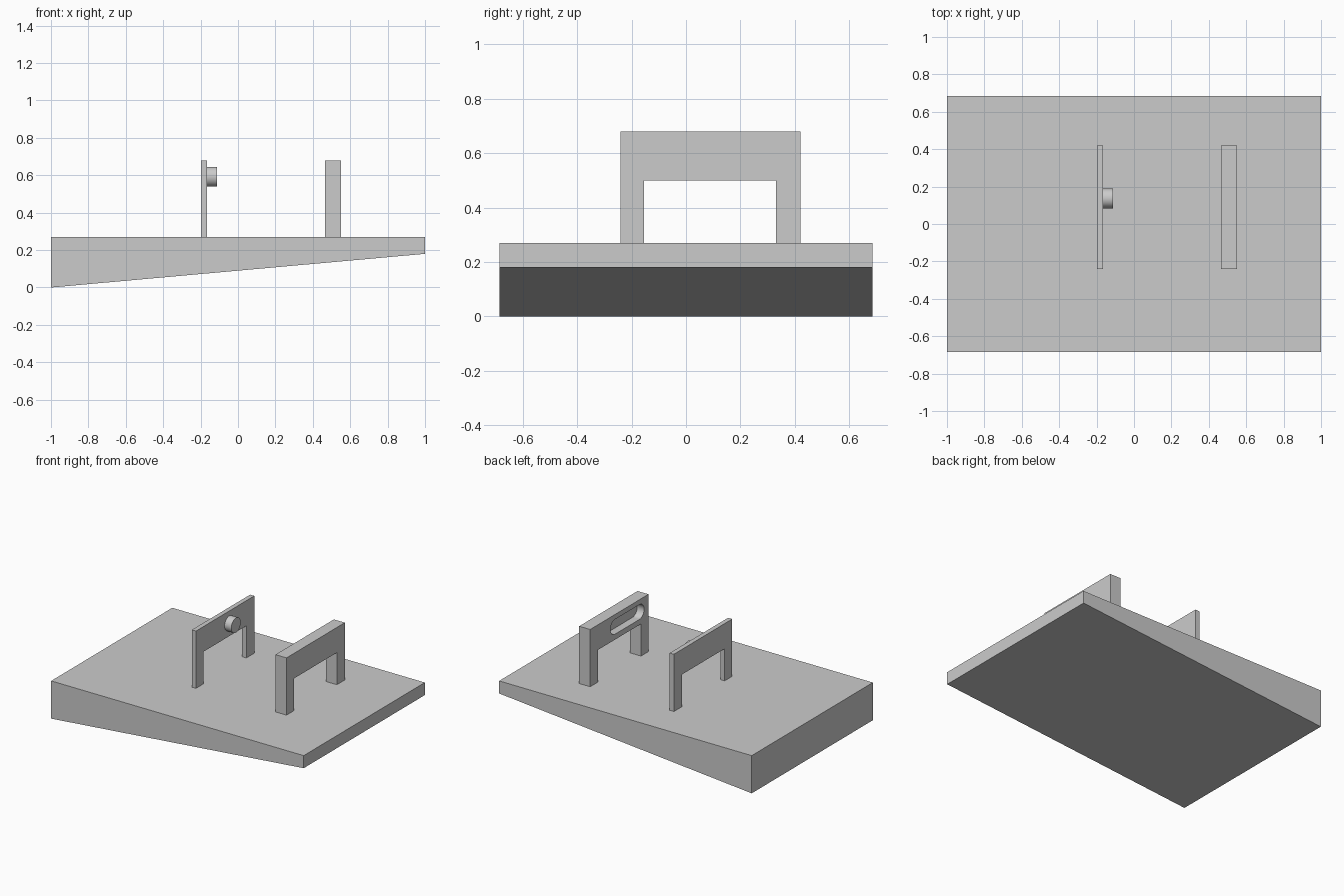
import bpy
import bmesh
import math
from mathutils import Matrix, Vector

if "Cube" in bpy.data.objects:
    bpy.data.objects.remove(bpy.data.objects["Cube"], do_unlink=True)

# One plain grey for everything
GREY = (0.6, 0.6, 0.6, 1)
grey = bpy.data.materials.new("plain grey")
grey.use_nodes = True
grey.diffuse_color = GREY
grey.node_tree.nodes["Principled BSDF"].inputs["Base Color"].default_value = GREY


def extrude_profile(name, points, offset):
    """Make a solid from a flat outline pushed along an offset."""
    bm = bmesh.new()
    face = bm.faces.new([bm.verts.new(p) for p in points])
    pushed = bmesh.ops.extrude_face_region(bm, geom=[face])["geom"]
    verts = [v for v in pushed if isinstance(v, bmesh.types.BMVert)]
    bmesh.ops.translate(bm, verts=verts, vec=Vector(offset))
    bmesh.ops.recalc_face_normals(bm, faces=bm.faces)
    mesh = bpy.data.meshes.new(name)
    bm.to_mesh(mesh)
    bm.free()
    mesh.materials.append(grey)
    obj = bpy.data.objects.new(name, mesh)
    bpy.context.collection.objects.link(obj)
    return obj


def smooth(obj):
    bpy.ops.object.select_all(action="DESELECT")
    obj.select_set(True)
    bpy.context.view_layer.objects.active = obj
    bpy.ops.object.shade_smooth_by_angle(angle=math.radians(30))


# Wedge base
TOP = 0.27
HALF = 0.685
wedge = [(-1, 0), (1, 0.18), (1, TOP), (-1, TOP)]
extrude_profile("wedge_base", [(x, -HALF, z) for x, z in wedge], (0, 2 * HALF, 0))

# Two arched brackets sharing one outline
arch = [(-0.24, TOP), (-0.155, TOP), (-0.155, 0.5), (0.33, 0.5),
        (0.33, TOP), (0.42, TOP), (0.42, 0.68), (-0.24, 0.68)]


def make_arch(name, x, thickness):
    return extrude_profile(name, [(x, y, z) for y, z in arch], (thickness, 0, 0))


make_arch("thin_bracket", -0.198, 0.033)
thick = make_arch("thick_bracket", 0.465, 0.087)

# Round peg on the thin bracket
R, PEG_Y, PEG_Z = 0.053, 0.137, 0.592
STEPS = 24


def arc(y, start, sweep, count):
    angles = [start + sweep * i / count for i in range(count + 1)]
    return [(y + R * math.cos(a), PEG_Z + R * math.sin(a)) for a in angles]


circle = arc(PEG_Y, 0, 2 * math.pi, 2 * STEPS)[:-1]
peg = extrude_profile("round_peg", [(-0.165, y, z) for y, z in circle], (0.053, 0, 0))
smooth(peg)

# Blind rounded slot cut into the thick bracket, facing the peg
slot = arc(PEG_Y, -math.pi / 2, math.pi, STEPS) + arc(-PEG_Y, math.pi / 2, math.pi, STEPS)
cutter = extrude_profile("slot_cutter", [(0.44, y, z) for y, z in slot], (0.08, 0, 0))
cutter.hide_render = True
cut = thick.modifiers.new("slot", "BOOLEAN")
cut.operation = "DIFFERENCE"
cut.solver = "EXACT"
cut.object = cutter
bpy.context.view_layer.objects.active = thick
thick.select_set(True)
bpy.ops.object.modifier_apply(modifier=cut.name)
bpy.data.objects.remove(cutter, do_unlink=True)
smooth(thick)
